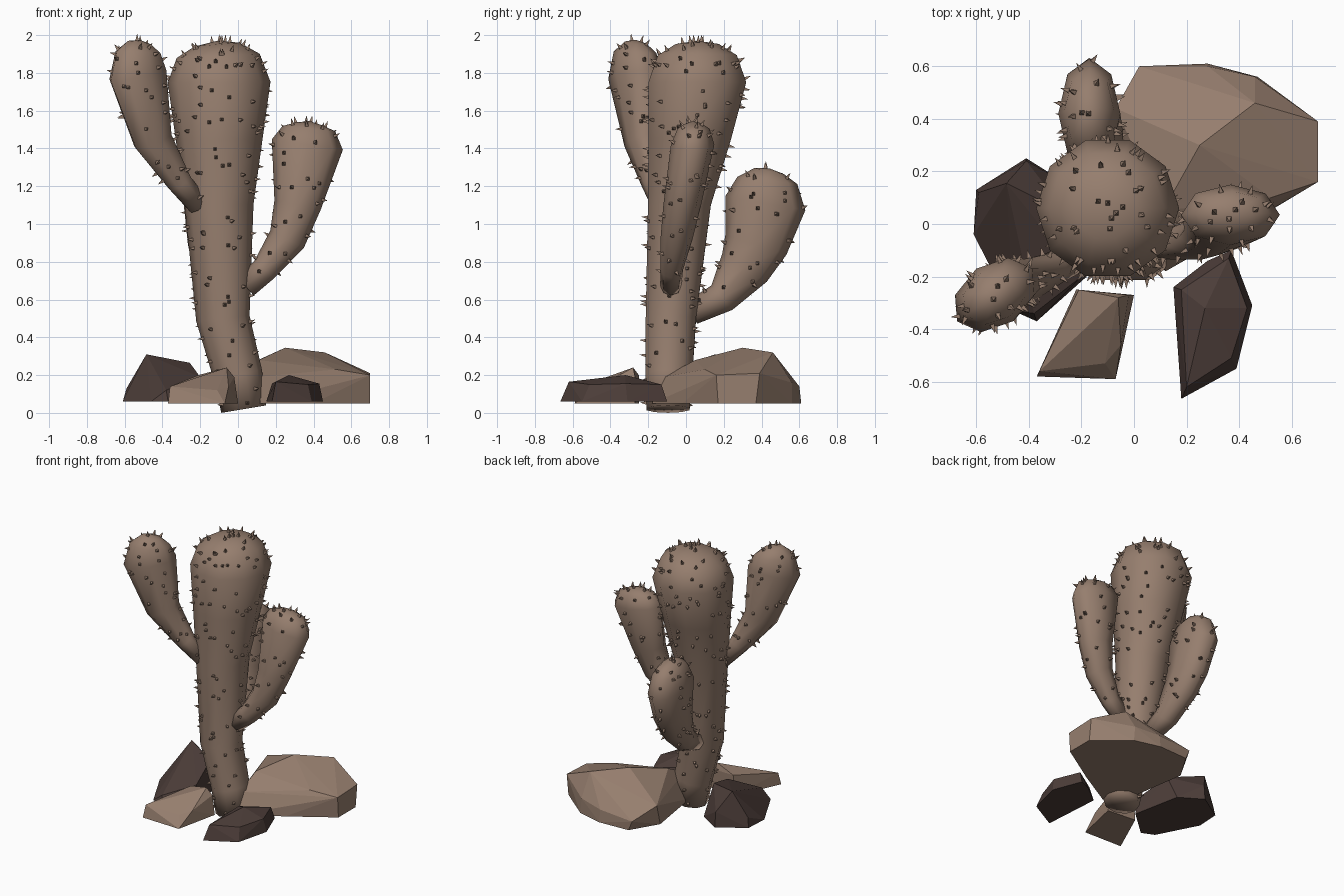
import bpy, bmesh, math, random
from mathutils import Vector

if "Cube" in bpy.data.objects:
    bpy.data.objects.remove(bpy.data.objects["Cube"])

random.seed(4)


def material(name, rgb):
    m = bpy.data.materials.new(name)
    m.diffuse_color = (*rgb, 1)
    m.use_nodes = True
    m.node_tree.nodes["Principled BSDF"].inputs["Base Color"].default_value = m.diffuse_color
    return m


TAN = material("dusty tan", (0.305, 0.209, 0.156))
DARK = material("dark brown", (0.073, 0.047, 0.041))


def finish(bm, name, mat, smooth=False):
    bmesh.ops.recalc_face_normals(bm, faces=bm.faces)
    me = bpy.data.meshes.new(name)
    for f in bm.faces:
        f.smooth = smooth
    bm.to_mesh(me)
    bm.free()
    me.materials.append(mat)
    ob = bpy.data.objects.new(name, me)
    bpy.context.collection.objects.link(ob)
    return ob


def stem(name, azimuth, sections, tip, sides):
    """Loft elliptical rings (x, y, z, radial radius, side radius) to a domed tip."""
    bm = bmesh.new()
    pts = [Vector(s[:3]) for s in sections]
    side = Vector((-math.sin(azimuth), math.cos(azimuth), 0))
    rings = []
    for i, (p, s) in enumerate(zip(pts, sections)):
        t = (pts[min(i + 1, len(pts) - 1)] - pts[max(i - 1, 0)]).normalized()
        out = side.cross(t).normalized()
        rings.append([bm.verts.new(p + out * s[3] * math.cos(a) + side * s[4] * math.sin(a))
                      for a in (math.tau * k / sides for k in range(sides))])
    for lo, hi in zip(rings, rings[1:]):
        for k in range(sides):
            n = (k + 1) % sides
            bm.faces.new((lo[k], lo[n], hi[n], hi[k]))
    for ring, apex in ((rings[0], pts[0]), (rings[-1], Vector(tip))):
        v = bm.verts.new(apex)
        for k in range(sides):
            bm.faces.new((ring[k], ring[(k + 1) % sides], v))
    bmesh.ops.recalc_face_normals(bm, faces=bm.faces)
    spines(bm, name + "_spines", pts[0].z + 0.03, tip[2] - 0.22)
    finish(bm, name, TAN, True)


def spines(body, name, zmin, zdense):
    """Scatter small four-sided thorns over a stem."""
    bm = bmesh.new()
    for f in body.faces:
        c = f.calc_center_median()
        if c.z < zmin:
            continue
        want = f.calc_area() * (125 if c.z > zdense else 80)
        for _ in range(int(want + random.random())):
            u, w = random.uniform(.08, .92), random.uniform(.08, .92)
            v = [x.co for x in f.verts]
            p = v[0].lerp(v[1], u).lerp(v[-1].lerp(v[2], u), w)
            n = f.normal
            a = n.orthogonal().normalized()
            b = n.cross(a)
            r = 0.014
            base = [bm.verts.new(p - n * 0.004 + d * r) for d in (a, b, -a, -b)]
            top = bm.verts.new(p + n * 0.034 + Vector((0, 0, 0.004)))
            for k in range(4):
                bm.faces.new((base[k], base[(k + 1) % 4], top))
    finish(bm, name, TAN)


def rock(name, mat, points):
    bm = bmesh.new()
    for p in points:
        bm.verts.new(p)
    r = bmesh.ops.convex_hull(bm, input=bm.verts)
    bmesh.ops.delete(bm, geom=[v for v in bm.verts if not v.link_faces], context='VERTS')
    finish(bm, name, mat)


# Trunk
stem("trunk", 0, [
    (.03, -.095, .02, .12, .12), (.0, -.09, .2, .13, .13), (-.08, -.08, .5, .142, .14),
    (-.10, -.035, 1.1, .182, .175), (-.10, .02, 1.45, .23, .23), (-.10, .06, 1.75, .272, .272),
    (-.105, .06, 1.89, .22, .22), (-.11, .06, 1.95, .12, .12)], (-.11, .06, 1.97), 10)

# Arms
stem("left_arm", math.radians(215), [
    (-.21, -.12, 1.10, .06, .06), (-.31, -.17, 1.22, .07, .065), (-.45, -.23, 1.44, .115, .09),
    (-.53, -.27, 1.79, .178, .122), (-.53, -.27, 1.91, .135, .1), (-.525, -.265, 1.96, .07, .05)],
    (-.52, -.265, 1.975), 8)
stem("right_arm", 0, [
    (.04, -.08, .67, .065, .055), (.14, -.075, .76, .07, .06), (.26, -.05, .92, .1, .085),
    (.315, -.02, 1.1, .125, .1), (.367, .035, 1.42, .19, .115), (.375, .04, 1.505, .14, .085),
    (.378, .04, 1.53, .07, .045)], (.38, .04, 1.545), 8)
stem("back_arm", math.radians(90), [
    (-.10, .03, .53, .065, .065), (-.12, .19, .61, .085, .08), (-.14, .31, .77, .14, .1),
    (-.155, .37, .89, .17, .11), (-.17, .42, 1.11, .215, .118), (-.17, .43, 1.23, .16, .095),
    (-.17, .44, 1.28, .08, .05)], (-.17, .44, 1.295), 8)

# Rocks around the foot
rock("large_back_rock", TAN, [
    (.05, .6, .05), (.28, .61, .05), (.47, .56, .05), (.70, .37, .05), (.70, .17, .05),
    (.4, -.02, .05), (.12, -.18, .05), (.0, -.05, .05), (-.07, .4, .05),
    (.02, .6, .12), (.28, .6, .14), (.46, .56, .16), (.70, .39, .21), (.70, .16, .2),
    (.25, .3, .345), (.46, .46, .32), (-.07, .44, .2), (.11, .05, .28), (.1, -.12, .19),
    (.52, .1, .23)])
rock("left_rock", DARK, [
    (-.61, -.04, .06), (-.6, .13, .06), (-.41, .25, .06), (-.25, .15, .06), (-.18, -.2, .06),
    (-.37, -.37, .06), (-.46, -.33, .06), (-.485, .155, .31), (-.255, .04, .265),
    (-.2, -.2, .19), (-.41, .24, .17), (-.38, -.34, .12), (-.59, .12, .13)])
rock("front_rock", TAN, [
    (-.37, -.58, .05), (-.07, -.59, .05), (.0, -.27, .05), (-.22, -.25, .05),
    (-.36, -.56, .14), (-.21, -.25, .2), (-.02, -.27, .19), (-.06, -.28, .24),
    (-.11, -.53, .12), (-.05, -.46, .14)])
rock("right_rock", DARK, [
    (.15, -.24, .06), (.18, -.665, .06), (.39, -.55, .06), (.45, -.31, .06), (.37, -.1, .06),
    (.28, -.14, .06), (.18, -.25, .155), (.2, -.62, .165), (.27, -.32, .2),
    (.36, -.13, .15), (.43, -.32, .155), (.37, -.51, .15)])
